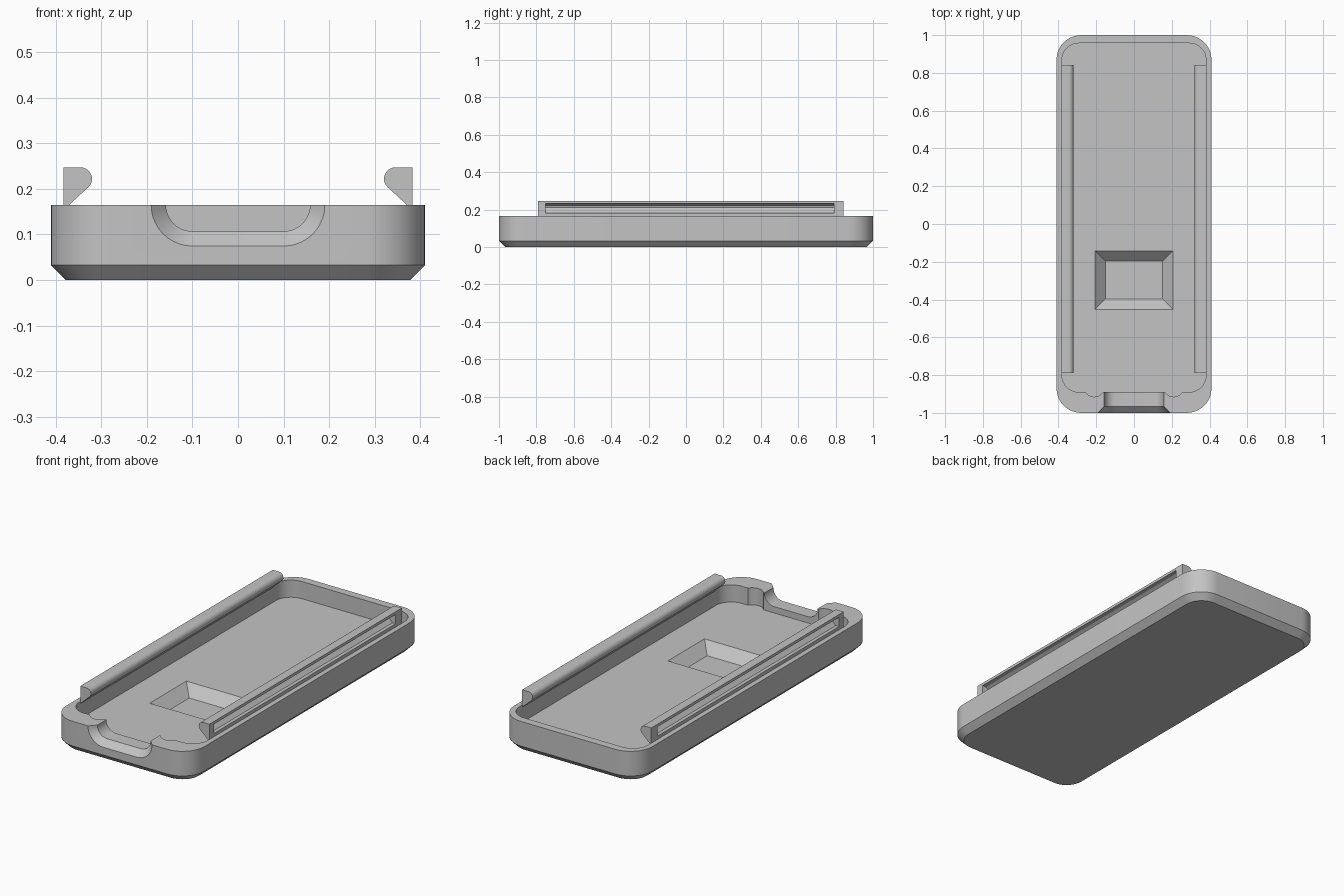
import bpy, bmesh, math

cube = bpy.data.objects.get("Cube")
if cube:
    bpy.data.objects.remove(cube, do_unlink=True)

grey = bpy.data.materials.new("plain grey")
grey.use_nodes = True
grey.diffuse_color = (0.55, 0.55, 0.55, 1)
grey.node_tree.nodes["Principled BSDF"].inputs["Base Color"].default_value = (0.55, 0.55, 0.55, 1)


def loft(name, loops):
    """Closed solid through matching loops of points."""
    bm = bmesh.new()
    rings = [[bm.verts.new(p) for p in loop] for loop in loops]
    n = len(rings[0])
    for a, b in zip(rings, rings[1:]):
        for i in range(n):
            j = (i + 1) % n
            bm.faces.new((a[i], a[j], b[j], b[i]))
    bm.faces.new(rings[0][::-1])
    bm.faces.new(rings[-1])
    bmesh.ops.recalc_face_normals(bm, faces=bm.faces)
    mesh = bpy.data.meshes.new(name)
    bm.to_mesh(mesh)
    bm.free()
    mesh.materials.append(grey)
    obj = bpy.data.objects.new(name, mesh)
    bpy.context.collection.objects.link(obj)
    return obj


def arc(cx, cy, r, start, end, steps=10):
    for i in range(steps + 1):
        t = math.radians(start + (end - start) * i / steps)
        yield cx + r * math.cos(t), cy + r * math.sin(t)


def rounded(x, y0, y1, r, z):
    """Rounded rectangle at height z."""
    corners = [(x - r, y1 - r, 0), (r - x, y1 - r, 90), (r - x, y0 + r, 180), (x - r, y0 + r, 270)]
    return [(px, py, z) for cx, cy, a in corners for px, py in arc(cx, cy, r, a, a + 90)]


def cut(obj, cutter):
    cutter.hide_render = True
    mod = obj.modifiers.new("cut", "BOOLEAN")
    mod.operation = "DIFFERENCE"
    mod.solver = "EXACT"
    mod.object = cutter
    bpy.context.view_layer.objects.active = obj
    bpy.ops.object.modifier_apply(modifier=mod.name)
    bpy.data.objects.remove(cutter, do_unlink=True)


def smooth(obj):
    bpy.ops.object.select_all(action="DESELECT")
    obj.select_set(True)
    bpy.context.view_layer.objects.active = obj
    bpy.ops.object.shade_smooth_by_angle(angle=math.radians(30))


# Tray body with a chamfered underside
TOP, FLOOR, CH = 0.165, 0.073, 0.033
tray = loft("tray", [
    rounded(0.41 - CH, CH - 1, 1 - CH, 0.13 - CH, 0),
    rounded(0.41, -1, 1, 0.13, CH),
    rounded(0.41, -1, 1, 0.13, TOP)])

# Main cavity
cut(tray, loft("cavity_cutter", [rounded(0.382, -0.89, 0.957, 0.09, z) for z in (FLOOR, 0.3)]))


# Sloped rectangular recess in the floor
def recess_loop(out, z):
    x, y0, y1 = 0.152 + out, -0.397 - out, -0.197 + out
    return [(-x, y0, z), (x, y0, z), (x, y1, z), (-x, y1, z)]


cut(tray, loft("recess_cutter", [recess_loop(0, FLOOR - 0.055), recess_loop(0.055, FLOOR),
                                 recess_loop(0.055, FLOOR + 0.03)]))


# U-shaped front notch with a flared mouth
def notch_loop(out, y):
    r = 0.058 + out
    pts = list(arc(-0.1, TOP, r, 180, 270)) + list(arc(0.1, TOP, r, 270, 360))
    pts += [(0.1 + r, 0.3), (-0.1 - r, 0.3)]
    return [(x, y, z) for x, z in pts]


cut(tray, loft("notch_cutter", [notch_loop(0.04, -1.008), notch_loop(0, -0.966), notch_loop(0, -0.85)]))

# Small finger scallops beside the notch
for side in (-1, 1):
    cut(tray, loft("scallop_cutter", [
        [(x, y, z) for x, y in list(arc(side * 0.21, -0.86, 0.055, 0, 360, 32))[:-1]]
        for z in (FLOOR, 0.3)]))
smooth(tray)

# Hooked side rails, hollowed from the outside
hook = [(0.386, 0.149), (0.386, TOP), (0.383, TOP), (0.383, 0.247)]
hook += list(arc(0.345, 0.222, 0.025, 90, 225)) + [(0.37, TOP)]
pocket = [(0.4, 0.183), (0.4, 0.232), (0.36, 0.232), (0.343, 0.222), (0.339, 0.21), (0.347, 0.2), (0.364, 0.183)]
for side, name in ((1, "left_rail"), (-1, "right_rail")):
    rail = loft(name, [[(side * x, y, z) for x, z in hook] for y in (-0.79, 0.842)])
    cut(rail, loft("pocket_cutter", [[(side * x, y, z) for x, z in pocket] for y in (-0.75, 0.79)]))
    smooth(rail)
